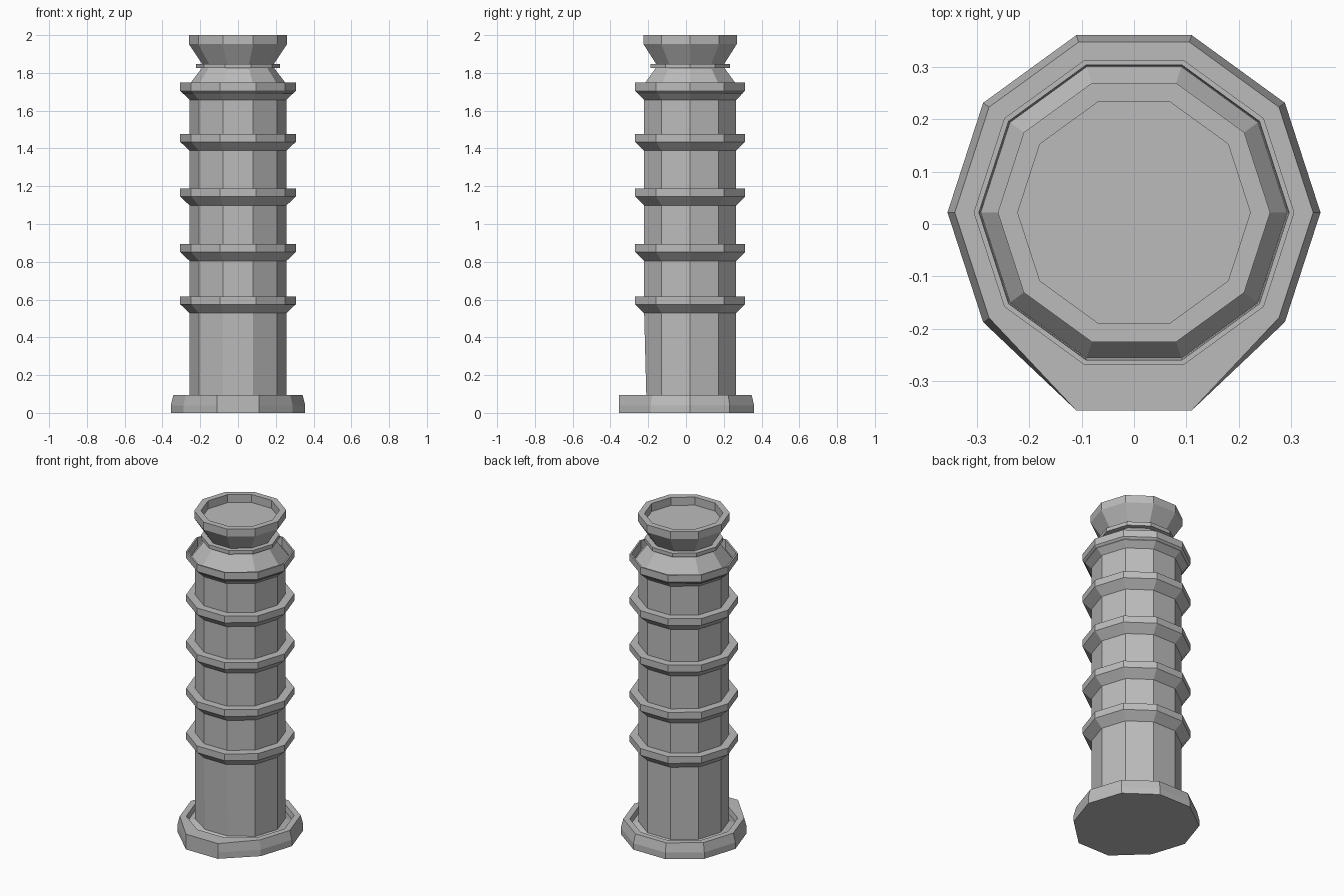
import bpy
import bmesh
import math

if "Cube" in bpy.data.objects:
    bpy.data.objects.remove(bpy.data.objects["Cube"], do_unlink=True)

SIDES = 10
CENTRE_Y = 0.022

stone = bpy.data.materials.new("grey_stone")
stone.use_nodes = True
colour = (0.5, 0.5, 0.5, 1)
stone.diffuse_color = colour
stone.node_tree.nodes["Principled BSDF"].inputs["Base Color"].default_value = colour


def turned(name, profile, cap_bottom=False, cap_top=False, adjust=None):
    """Spin a (radius, height) profile into a ten-sided flat-faced part."""
    bm = bmesh.new()
    rings = []
    for r, z in profile:
        ring = []
        for i in range(SIDES):
            a = math.tau * i / SIDES
            ring.append(bm.verts.new((r * math.cos(a), CENTRE_Y + r * math.sin(a), z)))
        rings.append(ring)
    for low, high in zip(rings, rings[1:]):
        for i in range(SIDES):
            j = (i + 1) % SIDES
            bm.faces.new((low[i], low[j], high[j], high[i]))
    if cap_bottom:
        bm.faces.new(rings[0][::-1])
    if cap_top:
        bm.faces.new(rings[-1])
    if adjust:
        # reshape the two corners of the front side
        for k, ring in enumerate(rings):
            for v in (ring[7], ring[8]):
                adjust(k, v)
    mesh = bpy.data.meshes.new(name)
    bm.to_mesh(mesh)
    bm.free()
    mesh.materials.append(stone)
    obj = bpy.data.objects.new(name, mesh)
    bpy.context.scene.collection.objects.link(obj)
    return obj


# Base: chamfered plinth, front edge pulled forward, shallow groove around the shaft
def pull_front(k, v):
    if k < 3:
        v.co.x = math.copysign(0.11, v.co.x)
        v.co.y = -0.356


turned("base", [(0.356, 0), (0.356, 0.04), (0.342, 0.095), (0.305, 0.095),
                (0.3, 0.06), (0.25, 0.08)], cap_bottom=True, adjust=pull_front)


# Shaft: straight column, its front leaning in slightly at the foot
def lean_foot(k, v):
    if k == 0:
        v.co.y += 0.012


turned("shaft", [(0.256, 0.07), (0.256, 0.53), (0.256, 1.69)], adjust=lean_foot)

# Bands: flared rings up the shaft
for n, top in enumerate((0.617, 0.893, 1.187, 1.477)):
    turned(f"band_{n + 1}", [(0.255, top - 0.09), (0.306, top - 0.042),
                             (0.306, top), (0.255, top)])

# Top band: raised rim around the sloping shoulder
turned("top_band", [(0.255, 1.656), (0.306, 1.705), (0.306, 1.748),
                    (0.296, 1.748), (0.294, 1.69)])
turned("shoulder", [(0.294, 1.69), (0.192, 1.825)])

# Collar: thin ring at the neck
turned("collar", [(0.192, 1.825), (0.222, 1.825), (0.222, 1.848), (0.19, 1.848)])

# Cup: flared head with a shallow recess
turned("cup", [(0.19, 1.848), (0.26, 1.953), (0.26, 2.0), (0.222, 2.0),
               (0.222, 1.95)], cap_top=True)
